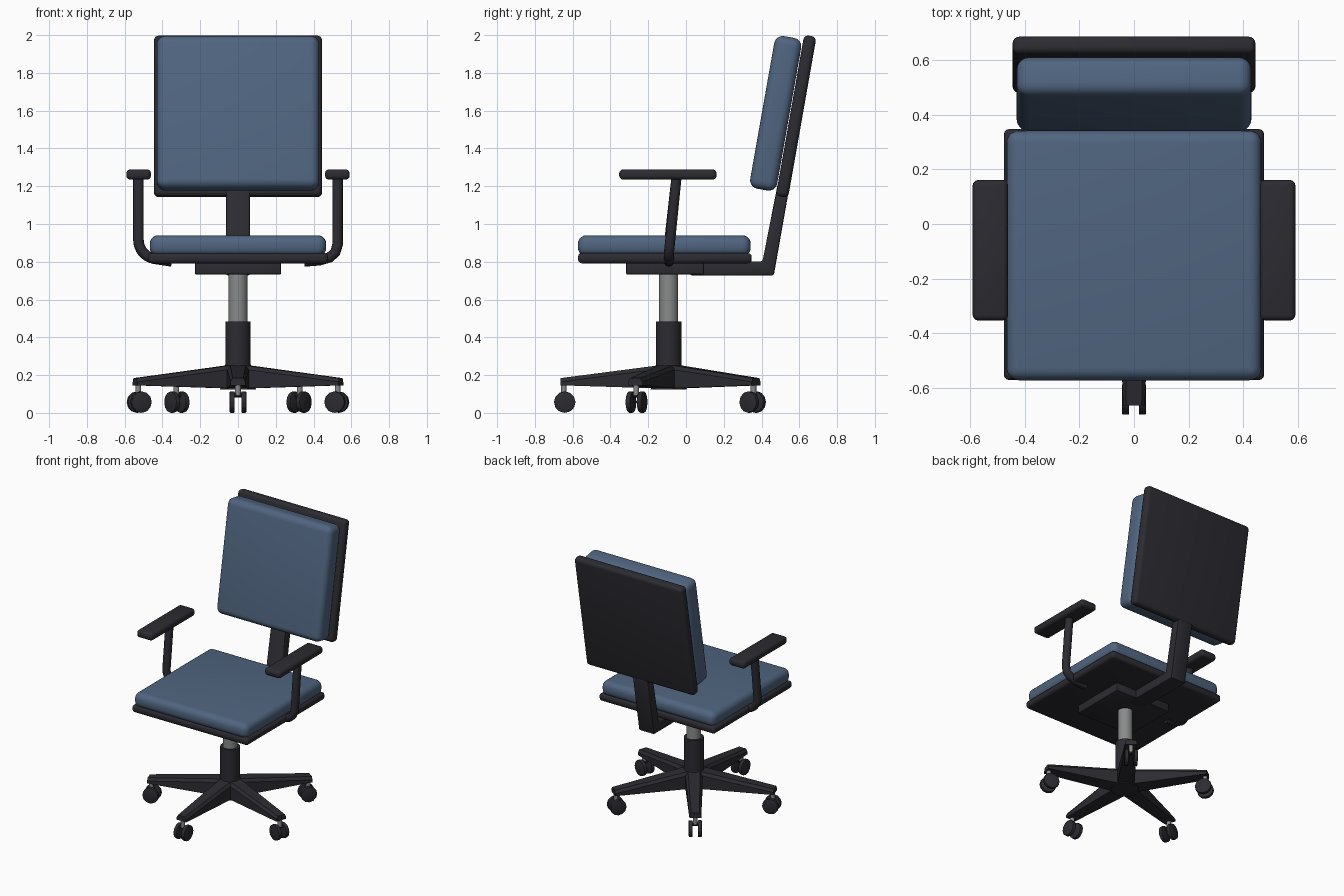
import bpy, bmesh, math
from mathutils import Matrix, Vector

if "Cube" in bpy.data.objects:
    bpy.data.objects.remove(bpy.data.objects["Cube"])


def mat(name, col):
    m = bpy.data.materials.new(name)
    m.diffuse_color = (*col, 1)
    m.use_nodes = True
    m.node_tree.nodes["Principled BSDF"].inputs["Base Color"].default_value = m.diffuse_color
    return m


BLUE = mat("blue fabric", (0.080, 0.130, 0.215))
DARK = mat("dark plastic", (0.024, 0.024, 0.031))
GREY = mat("grey metal", (0.25, 0.26, 0.26))
CY = -0.092          # y of the column axis
TILT = math.radians(-10)


def finish(bm, name, m, smooth=True):
    bmesh.ops.recalc_face_normals(bm, faces=bm.faces)
    me = bpy.data.meshes.new(name)
    bm.to_mesh(me)
    bm.free()
    ob = bpy.data.objects.new(name, me)
    bpy.context.collection.objects.link(ob)
    me.materials.append(m)
    if smooth:
        bpy.context.view_layer.objects.active = ob
        ob.select_set(True)
        bpy.ops.object.shade_smooth_by_angle(angle=math.radians(35))
        ob.select_set(False)
    return ob


def bevel(bm, r, seg):
    bmesh.ops.bevel(bm, geom=bm.edges[:], offset=r, segments=seg,
                    profile=0.5, affect='EDGES', clamp_overlap=True)


def box(name, c, s, m, r=0.01, seg=3, tilt=0):
    bm = bmesh.new()
    bmesh.ops.create_cube(bm, size=1, matrix=Matrix.Diagonal((*s, 1)))
    bevel(bm, r, seg)
    bm.transform(Matrix.Translation(c) @ Matrix.Rotation(tilt, 4, 'X'))
    return finish(bm, name, m)


def cyl(name, c, r1, r2, h, m, n=32, rot=Matrix(), b=0.0):
    bm = bmesh.new()
    bmesh.ops.create_cone(bm, cap_ends=True, segments=n, radius1=r1, radius2=r2, depth=h)
    if b:
        bevel(bm, b, 2)
    bm.transform(Matrix.Translation(c) @ rot)
    return finish(bm, name, m)


def extrude_yz(name, pts, half, m, r):
    """Side profile extruded across x."""
    bm = bmesh.new()
    f = bm.faces.new([bm.verts.new((-half, y, z)) for y, z in pts])
    g = bmesh.ops.extrude_face_region(bm, geom=[f])["geom"]
    bmesh.ops.translate(bm, vec=(2 * half, 0, 0),
                        verts=[v for v in g if isinstance(v, bmesh.types.BMVert)])
    bmesh.ops.recalc_face_normals(bm, faces=bm.faces)
    bevel(bm, r, 2)
    return finish(bm, name, m)


# seat and backrest
box("seat_cushion", (0, -0.115, 0.885), (0.934, 0.915, 0.11), BLUE, 0.045, 5)
box("seat_base", (0, -0.112, 0.819), (0.954, 0.92, 0.054), DARK, 0.02, 3)
box("seat_mechanism", (0, -0.111, 0.765), (0.456, 0.412, 0.066), DARK, 0.008, 2)
box("back_panel", (0, 0.583, 1.57), (0.89, 0.066, 0.865), DARK, 0.025, 4, TILT)
box("back_cushion", (0, 0.475, 1.586), (0.86, 0.145, 0.82), BLUE, 0.045, 5, TILT)

# bent spine joining mechanism and back panel
extrude_yz("back_spine", [(0.02, 0.728), (0.465, 0.728), (0.55, 1.21),
                          (0.485, 1.21), (0.405, 0.802), (0.02, 0.802)], 0.063, DARK, 0.01)

# gas lift
cyl("gas_lift", (0, CY, 0.61), 0.05, 0.05, 0.30, GREY)
cyl("column_sleeve", (0, CY, 0.34), 0.067, 0.067, 0.29, DARK)
cyl("base_hub", (0, CY, 0.19), 0.095, 0.068, 0.13, DARK, 20)


# five star legs with twin-wheel casters
def leg(i):
    turn = Matrix.Translation((0, CY, 0)) @ Matrix.Rotation(i * math.tau / 5, 4, 'Z')
    bm = bmesh.new()
    sections = [(0.0, 0.06, 0.13, 0.255), (0.065, 0.058, 0.13, 0.25), (0.573, 0.04, 0.146, 0.184)]
    rings = []
    for d, w, lo, hi in sections:
        rings.append([bm.verts.new((x, -d, z)) for x, z in
                      ((-w, lo), (w, lo), (w, hi - 0.02), (w * 0.7, hi), (-w * 0.7, hi), (-w, hi - 0.02))])
    for a, b in zip(rings, rings[1:]):
        for k in range(6):
            bm.faces.new((a[k], a[(k + 1) % 6], b[(k + 1) % 6], b[k]))
    bm.faces.new(rings[0])
    bm.faces.new(rings[-1][::-1])
    bm.transform(turn)
    finish(bm, f"base_leg_{i}", DARK, False)
    flat = turn.to_3x3().to_4x4()
    cyl(f"caster_stem_{i}", turn @ Vector((0, -0.555, 0.125)), 0.015, 0.015, 0.06, GREY, 12)
    side = flat @ Matrix.Rotation(math.pi / 2, 4, 'Y')
    cyl(f"caster_bridge_{i}", turn @ Vector((0, -0.552, 0.094)), 0.014, 0.014, 0.06, DARK, 10, side)
    for s in (-1, 1):
        cyl(f"caster_wheel_{i}_{s}", turn @ Vector((s * 0.031, -0.55, 0.057)),
            0.057, 0.057, 0.026, DARK, 12, side, 0.004)


for i in range(5):
    leg(i)


# armrests: pad plus bent tube; the two tubes bend differently at the bottom
def tube(name, pts):
    cu = bpy.data.curves.new(name, 'CURVE')
    cu.dimensions = '3D'
    cu.bevel_depth = 0.028
    cu.bevel_resolution = 3
    cu.use_fill_caps = True
    sp = cu.splines.new('POLY')
    sp.points.add(len(pts) - 1)
    for p, co in zip(sp.points, pts):
        p.co = (*co, 1)
    cu.materials.append(DARK)
    ob = bpy.data.objects.new(name, cu)
    bpy.context.collection.objects.link(ob)


for s, n in ((-1, "left"), (1, "right")):
    box(f"{n}_arm_pad", (s * 0.526, -0.096, 1.262), (0.13, 0.515, 0.054), DARK, 0.02, 3)
arc = [(-0.427 - 0.1 * math.cos(a), -0.088, 0.915 - 0.1 * math.sin(a))
       for a in (math.radians(d) for d in range(0, 81, 10))]
tube("left_arm_tube", [(-0.527, -0.05, 1.25)] + arc + [(-0.35, -0.088, 0.802)])
tube("right_arm_tube", [(0.527, -0.05, 1.25), (0.527, -0.086, 0.89), (0.515, -0.09, 0.85),
                        (0.485, -0.09, 0.823), (0.43, -0.09, 0.808), (0.35, -0.09, 0.802)])
